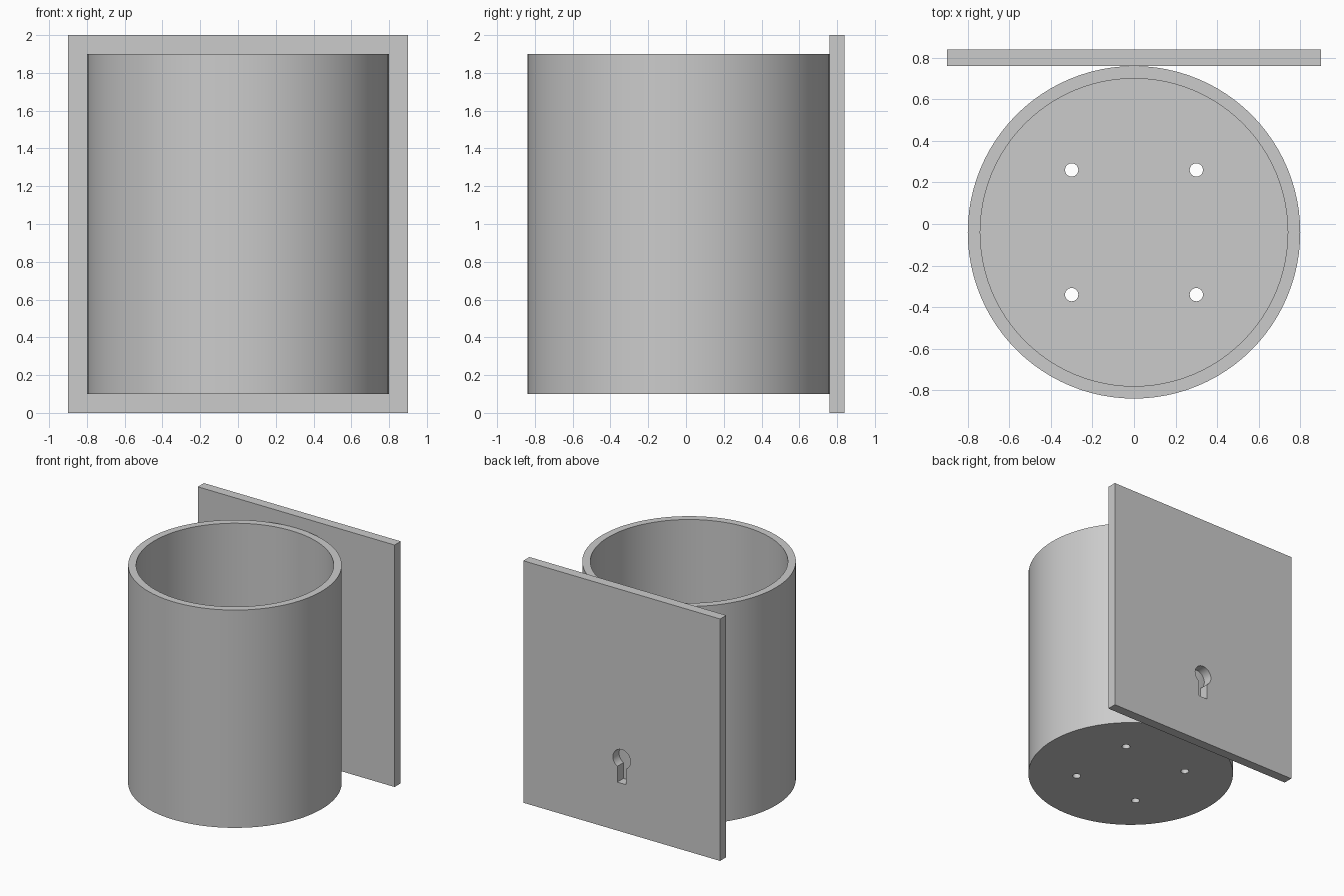
import bpy
import bmesh
from math import sin, cos, asin, pi
from mathutils import Matrix

cube = bpy.data.objects.get("Cube")
if cube:
    bpy.data.objects.remove(cube, do_unlink=True)

grey = bpy.data.materials.new("light grey")
grey.use_nodes = True
grey.diffuse_color = (0.6, 0.6, 0.6, 1)
grey.node_tree.nodes["Principled BSDF"].inputs["Base Color"].default_value = (0.6, 0.6, 0.6, 1)


def arc(radius, start, end, steps):
    angles = [start + (end - start) * i / steps for i in range(steps + 1)]
    return [(radius * cos(a), radius * sin(a)) for a in angles]


def circle(radius, steps):
    return arc(radius, 0, 2 * pi, steps)[:-1]


def prism(name, outline, depth, matrix):
    """Extrude a flat outline along its local z axis and place it."""
    bm = bmesh.new()
    face = bm.faces.new([bm.verts.new((x, y, 0)) for x, y in outline])
    grown = bmesh.ops.extrude_face_region(bm, geom=[face])["geom"]
    tops = [v for v in grown if isinstance(v, bmesh.types.BMVert)]
    bmesh.ops.translate(bm, verts=tops, vec=(0, 0, depth))
    bm.transform(matrix)
    bmesh.ops.recalc_face_normals(bm, faces=bm.faces)
    mesh = bpy.data.meshes.new(name)
    bm.to_mesh(mesh)
    bm.free()
    mesh.materials.append(grey)
    obj = bpy.data.objects.new(name, mesh)
    bpy.context.collection.objects.link(obj)
    return obj


def activate(obj):
    bpy.ops.object.select_all(action="DESELECT")
    obj.select_set(True)
    bpy.context.view_layer.objects.active = obj


def cut(obj, cutter):
    cutter.hide_render = True
    mod = obj.modifiers.new("cut", "BOOLEAN")
    mod.operation = "DIFFERENCE"
    mod.solver = "EXACT"
    mod.object = cutter
    activate(obj)
    bpy.ops.object.modifier_apply(modifier=mod.name)
    bpy.data.objects.remove(cutter, do_unlink=True)


# Cup: open cylinder with a thin floor
CENTRE_Y = -0.04
WALL = 0.06
cup = prism("cup", circle(0.8, 96), 1.8, Matrix.Translation((0, CENTRE_Y, 0.1)))
cut(cup, prism("cup_hollow", circle(0.8 - WALL, 96), 2,
               Matrix.Translation((0, CENTRE_Y, 0.1 + WALL))))

# Four drain holes through the floor
for x in (-0.3, 0.3):
    for y in (-0.3, 0.3):
        cut(cup, prism("drain_hole", circle(0.032, 32), 0.2,
                       Matrix.Translation((x, CENTRE_Y + y, 0.02))))

# Back plate with a keyhole for hanging
upright = Matrix.Rotation(pi / 2, 4, "X")
plate = prism("back_plate", [(-0.9, 0), (0.9, 0), (0.9, 2), (-0.9, 2)], 0.08,
              Matrix.Translation((0, 0.84, 0)) @ upright)
R, HALF_SLOT = 0.08, 0.04
side = asin(HALF_SLOT / R)
keyhole = arc(R, side - pi / 2, 1.5 * pi - side, 40) + [(-HALF_SLOT, -0.2), (HALF_SLOT, -0.2)]
cut(plate, prism("keyhole", keyhole, 0.2,
                 Matrix.Translation((0, 0.9, 0.6)) @ upright))

for obj in (cup, plate):
    activate(obj)
    bpy.ops.object.shade_smooth_by_angle(angle=pi / 6)
